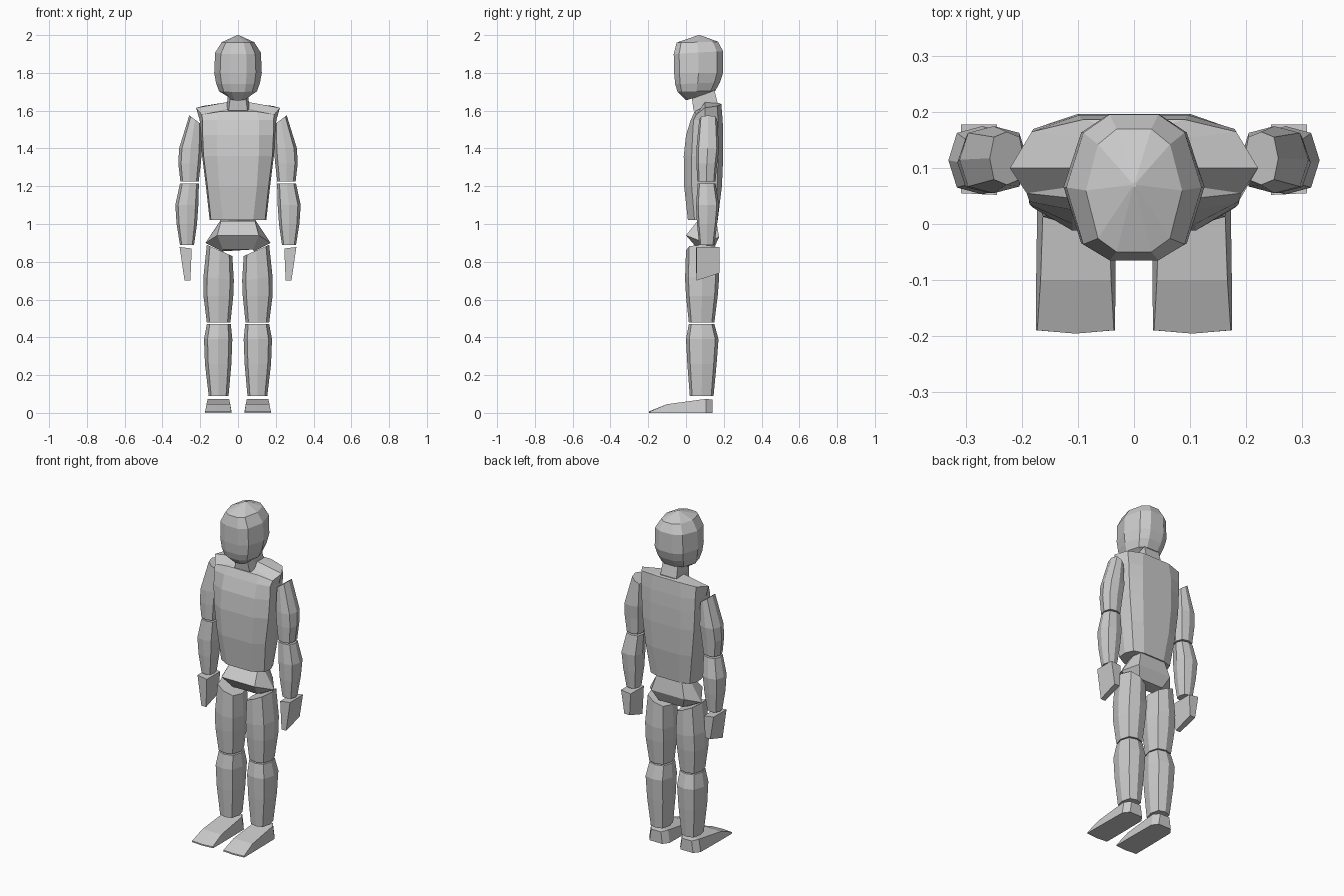
import bpy
import bmesh


def loft(name, rings):
    """Skin a list of equal-length point rings and cap both ends."""
    bm = bmesh.new()
    vs = [[bm.verts.new(p) for p in ring] for ring in rings]
    n = len(rings[0])
    for a, b in zip(vs, vs[1:]):
        for i in range(n):
            j = (i + 1) % n
            bm.faces.new((a[i], a[j], b[j], b[i]))
    bm.faces.new(vs[0][::-1])
    bm.faces.new(vs[-1])
    bmesh.ops.recalc_face_normals(bm, faces=bm.faces)
    me = bpy.data.meshes.new(name)
    bm.to_mesh(me)
    bm.free()
    ob = bpy.data.objects.new(name, me)
    bpy.context.collection.objects.link(ob)
    return ob


def both(half):
    """Close a half ring (front to back on +x) by reflecting it."""
    return half + [(-x, y, z) for x, y, z in reversed(half)]


OCT = [(1, 0), (.75, .8), (0, 1), (-.75, .8), (-1, 0), (-.75, -.8), (0, -1), (.75, -.8)]


def limb(name, s, rows):
    """Eight-sided limb; rows are inner x, outer x, front y, back y, inner z, outer z."""
    rings = []
    for x0, x1, y0, y1, z0, z1 in rows:
        rings.append([(s * ((x0 + x1) / 2 + u * (x1 - x0) / 2),
                       (y0 + y1) / 2 + v * (y1 - y0) / 2,
                       (z0 + z1) / 2 + u * (z1 - z0) / 2) for u, v in OCT])
    loft(name, rings)


# Head: tilted ten-sided rings (half width, front y, back y, front z, back z)
HEAD = [(.36, -1), (.75, -.78), (1, 0), (.75, .75), (.36, 1)]
rings = []
for hx, yf, yb, zf, zb in [(.05, .00, .12, 1.655, 1.69), (.10, -.045, .155, 1.70, 1.705),
                           (.116, -.057, .18, 1.74, 1.75), (.126, -.063, .196, 1.80, 1.80),
                           (.121, -.065, .196, 1.90, 1.915), (.086, -.05, .17, 1.96, 1.965),
                           (.004, .066, .074, 2.0, 2.0)]:
    rings.append(both([(hx * u, (yf + yb) / 2 + v * (yb - yf) / 2,
                        (zf + zb) / 2 + v * (zb - zf) / 2) for u, v in HEAD]))
loft("head", rings)

# Neck
loft("neck", [both([(.05, .04, 1.60), (.06, .09, 1.60), (.055, .175, 1.61)]),
              both([(.04, .03, 1.675), (.055, .07, 1.685), (.05, .15, 1.71)])])

# Torso: broad shell with a raised shoulder ridge
body = [(1.02, [(.08, .01), (.143, .045), (.15, .10), (.13, .15), (.07, .168)]),
        (1.20, [(.10, -.01), (.162, .03), (.17, .10), (.155, .165), (.09, .19)]),
        (1.36, [(.11, -.012), (.182, .03), (.19, .10), (.172, .17), (.10, .197)]),
        (1.47, [(.11, .0), (.187, .035), (.196, .10), (.177, .17), (.10, .197)]),
        (1.55, [(.11, .025), (.187, .04), (.203, .10), (.18, .17), (.10, .194)])]
rings = [both([(x, y, z) for x, y in pts]) for z, pts in body]
rings.append(both([(.10, .045, 1.595), (.192, .055, 1.58), (.222, .10, 1.615),
                   (.183, .165, 1.625), (.09, .187, 1.635)]))
rings.append(both([(.045, .065, 1.605), (.055, .075, 1.61), (.058, .10, 1.645),
                   (.057, .15, 1.64), (.05, .175, 1.64)]))
loft("torso", rings)

# Pelvis: flared block with a front ridge
loft("pelvis", [both([(.08, .065, .865), (.085, .10, .855), (.08, .145, .865)]),
                both([(.11, .0, .94), (.172, .10, .90), (.11, .175, .93)]),
                both([(.09, .06, 1.015), (.093, .10, 1.02), (.085, .16, 1.02)])])

for side, s in (("left", 1), ("right", -1)):
    # Legs
    limb(side + "_thigh", s, [(.04, .165, .015, .15, .478, .478), (.025, .183, .0, .168, .62, .62),
                              (.022, .183, -.005, .175, .70, .72), (.03, .165, .0, .17, .83, .89)])
    limb(side + "_shin", s, [(.05, .155, .02, .146, .09, .09), (.035, .175, .007, .162, .26, .26),
                             (.03, .18, .0, .172, .39, .39), (.038, .165, .015, .15, .471, .471)])

    # Foot: sections from heel to toe (y, inner x, outer x, top inset, top z)
    rings = []
    for y, x0, x1, inset, z in [(.14, .06, .145, .01, .07), (.105, .035, .172, .012, .074),
                                (-.10, .033, .175, .008, .046), (-.19, .034, .175, .002, .008)]:
        bulge = .006 if y < -.15 else 0
        xm = (x0 + x1) / 2
        rings.append([(s * x0, y, 0), (s * xm, y - bulge, 0), (s * x1, y, 0),
                      (s * (x1 - inset), y, z), (s * xm, y - bulge, z), (s * (x0 + inset), y, z)])
    loft(side + "_foot", rings)

    # Arms
    limb(side + "_upper_arm", s, [(.208, .305, .06, .156, 1.224, 1.224), (.197, .316, .055, .165, 1.32, 1.32),
                                  (.19, .312, .055, .175, 1.40, 1.40), (.197, .258, .07, .165, 1.53, 1.575)])
    limb(side + "_forearm", s, [(.233, .307, .07, .15, .888, .888), (.217, .325, .058, .165, 1.0, 1.0),
                                (.21, .332, .053, .175, 1.10, 1.10), (.207, .307, .062, .156, 1.215, 1.215)])

    # Hand: flat tapered block, shorter at the back
    loft(side + "_hand", [[(s * .252, .055, .70), (s * .283, .055, .70),
                           (s * .287, .178, .74), (s * .252, .178, .74)],
                          [(s * .245, .052, .87), (s * .309, .055, .878),
                           (s * .309, .178, .878), (s * .245, .178, .87)]])
